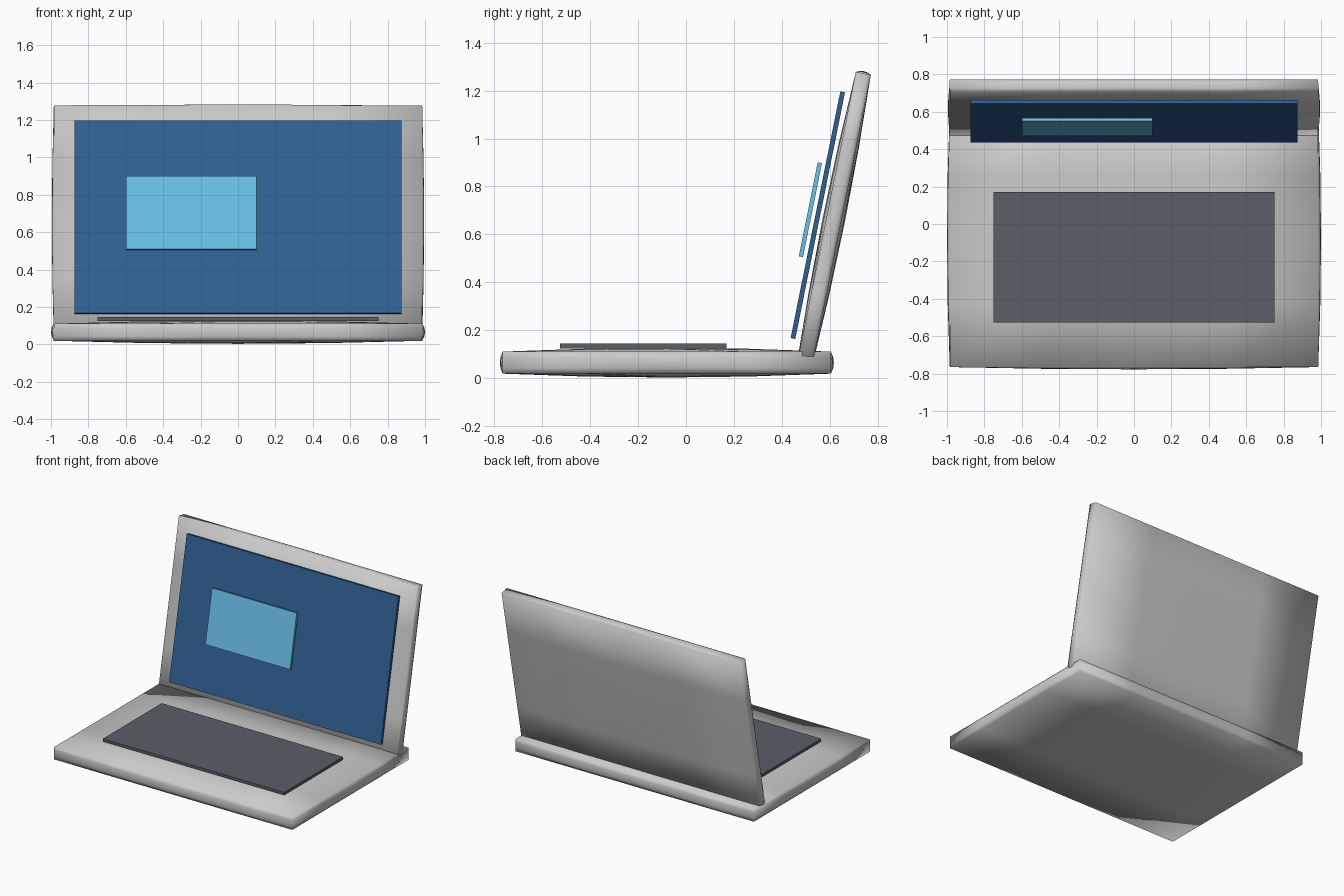
import bpy, bmesh, math
from mathutils import Vector

if "Cube" in bpy.data.objects:
    bpy.data.objects.remove(bpy.data.objects["Cube"])

TILT = math.radians(-11.4)


def add_box(name, center, half, bulge=None, tilt=0.0, color=None):
    """Box from half sizes; bulge pillows each face outwards on a coarse grid."""
    bm = bmesh.new()
    bmesh.ops.create_cube(bm, size=2)
    if bulge:
        bmesh.ops.subdivide_edges(bm, edges=bm.edges[:], cuts=3, use_grid_fill=True)
    for v in bm.verts:
        c = v.co.copy()
        for i in range(3):
            v.co[i] = c[i] * half[i]
            if bulge:
                a, b = c[(i + 1) % 3], c[(i + 2) % 3]
                v.co[i] += c[i] * bulge[i] * (1 - a * a) * (1 - b * b)
    bmesh.ops.recalc_face_normals(bm, faces=bm.faces[:])
    for f in bm.faces:
        f.smooth = bulge is not None
    mesh = bpy.data.meshes.new(name)
    bm.to_mesh(mesh)
    bm.free()
    obj = bpy.data.objects.new(name, mesh)
    obj.location = Vector(center)
    obj.rotation_euler = (tilt, 0, 0)
    bpy.context.collection.objects.link(obj)
    if color:
        mat = bpy.data.materials.new(name + "_color")
        mat.diffuse_color = (*color, 1)
        mat.use_nodes = True
        mat.node_tree.nodes["Principled BSDF"].inputs["Base Color"].default_value = mat.diffuse_color
        mesh.materials.append(mat)
    return obj


# Pillowed casing halves
add_box("base", (0, -0.08, 0.065), (0.985, 0.685, 0.046), (0.015, 0.012, 0.016))
add_box("lid", (0, 0.616, 0.657), (0.985, 0.032, 0.627), (0.01, 0.015, 0.010), TILT)

# Keyboard panel above the base
add_box("keyboard", (0, -0.178, 0.135), (0.75, 0.348, 0.01), color=(0.102, 0.112, 0.136))

# Screen and window floating in front of the lid
add_box("screen", (0, 0.55, 0.68), (0.875, 0.01, 0.525), tilt=TILT, color=(0.03, 0.117, 0.287))
add_box("screen_window", (-0.25, 0.519, 0.703), (0.35, 0.009, 0.2), tilt=TILT,
        color=(0.145, 0.54, 0.807))
